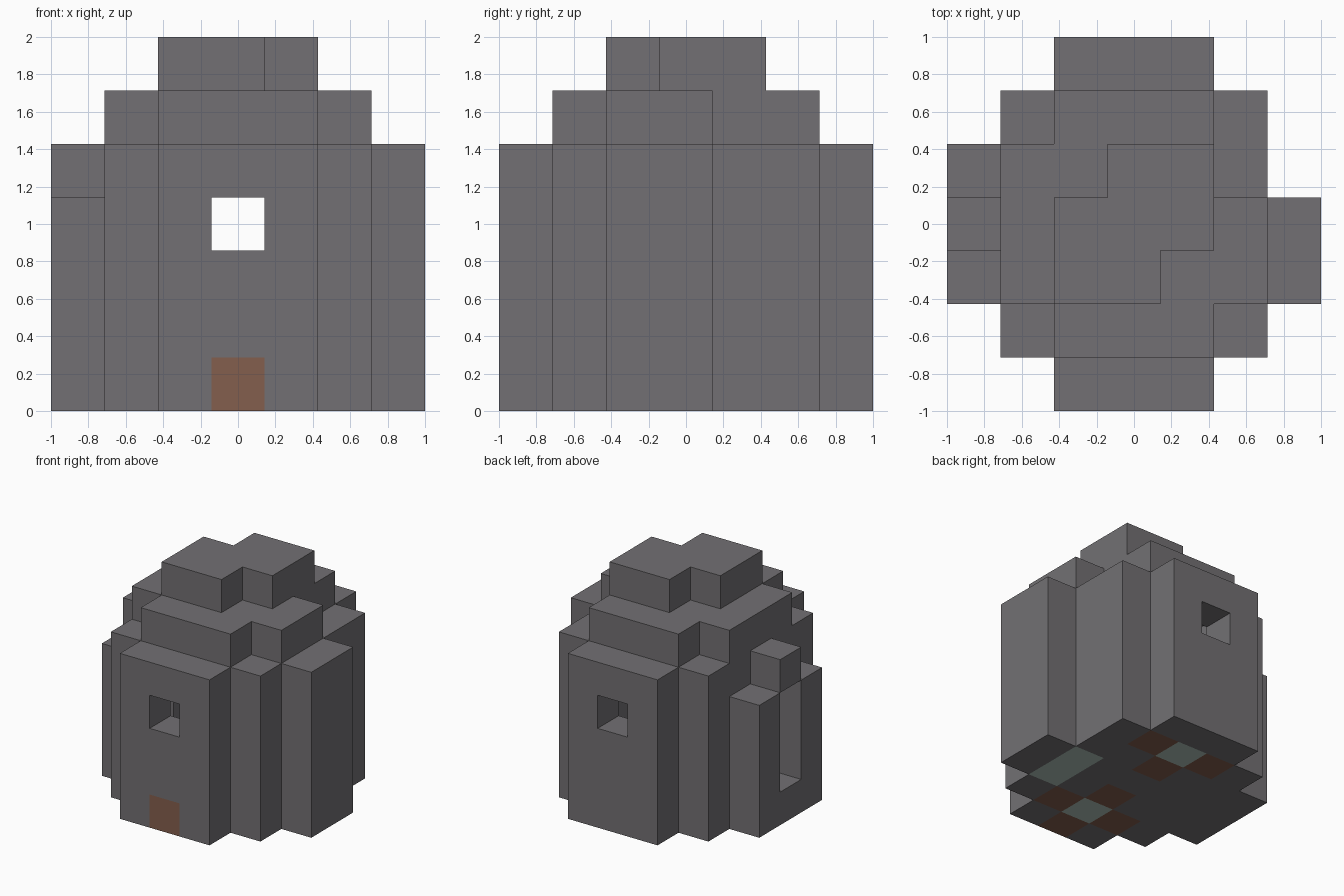
import bpy, bmesh
from mathutils import Vector

cube = bpy.data.objects.get("Cube")
if cube:
    bpy.data.objects.remove(cube, do_unlink=True)

N = 7
S = 2 / N  # block size


def material(name, rgb):
    m = bpy.data.materials.new(name)
    m.use_nodes = True
    col = (*rgb, 1)
    m.diffuse_color = col
    m.node_tree.nodes["Principled BSDF"].inputs["Base Color"].default_value = col
    return m


stone = material("grey stone", (0.17, 0.163, 0.172))
wood = material("brown wood", (0.23, 0.113, 0.075))
pale = material("pale green grey", (0.42, 0.53, 0.48))


def layer(spans):
    """Cells of one layer, from {row: (first column, last column)}."""
    return {(x, y) for y, (a, b) in spans.items() for x in range(a, b + 1)}


# Outer form: round body, stepped dome, small cap
body = layer({0: (2, 4), 1: (1, 5), 2: (0, 6), 3: (0, 6), 4: (0, 5), 5: (1, 5), 6: (2, 4)})
dome = layer({1: (2, 4), 2: (1, 5), 3: (1, 5), 4: (1, 4), 5: (2, 4)})
cap = layer({2: (2, 3), 3: (2, 4), 4: (3, 4)})
form = {(x, y, z) for z in range(5) for x, y in body}
form |= {(x, y, 5) for x, y in dome} | {(x, y, 6) for x, y in cap}
form -= {(0, 2, 4), (0, 4, 4)}  # notches beside the side arch

DIRS = [Vector(d) for d in ((1, 0, 0), (-1, 0, 0), (0, 1, 0), (0, -1, 0), (0, 0, 1), (0, 0, -1))]


def beside(c, d):
    return tuple(int(round(a + b)) for a, b in zip(c, d))


# Hollow to a one-block shell, then open the windows and the side arch
solid = {c for c in form if any(beside(c, d) not in form for d in DIRS)}
solid -= {(3, 0, 3), (3, 6, 3)}
solid -= {(0, 3, z) for z in (1, 2, 3)}


def build(name, cells, mat):
    """Mesh of the exposed sides of the blocks, flat areas merged."""
    bm = bmesh.new()
    for c in sorted(cells):
        mid = Vector(c) + Vector((0.5, 0.5, 0.5))
        for d in DIRS:
            if beside(c, d) in solid:
                continue
            u = Vector((d.y, d.z, d.x))
            v = d.cross(u)
            corners = [mid + (d + u * i + v * j) / 2 for i, j in ((-1, -1), (1, -1), (1, 1), (-1, 1))]
            bm.faces.new([bm.verts.new((p.x * S - 1, p.y * S - 1, p.z * S)) for p in corners])
    bmesh.ops.remove_doubles(bm, verts=bm.verts, dist=0.001)
    bmesh.ops.dissolve_limit(bm, angle_limit=0.01, verts=bm.verts, edges=bm.edges)
    me = bpy.data.meshes.new(name)
    bm.to_mesh(me)
    bm.free()
    me.materials.append(mat)
    ob = bpy.data.objects.new(name, me)
    bpy.context.collection.objects.link(ob)


# Ground-level parts
door = {(3, 0, 0)}
front_boards = {(2, 1, 0), (4, 1, 0), (3, 2, 0)}
back_boards = {(2, 5, 0), (4, 5, 0), (3, 4, 0)}
front_tile, back_tile = {(3, 1, 0)}, {(3, 5, 0)}
side_tile = {(5, 2, 0), (5, 3, 0)}
parts = [("door", door, wood), ("front_floor_boards", front_boards, wood),
         ("back_floor_boards", back_boards, wood), ("front_floor_tile", front_tile, pale),
         ("back_floor_tile", back_tile, pale), ("side_floor_tile", side_tile, pale)]
solid |= set().union(*(cells for _, cells, _ in parts))
for name, cells, mat in parts:
    build(name, cells, mat)

# Stone tower
build("stone_shell", solid.difference(*(cells for _, cells, _ in parts)), stone)
